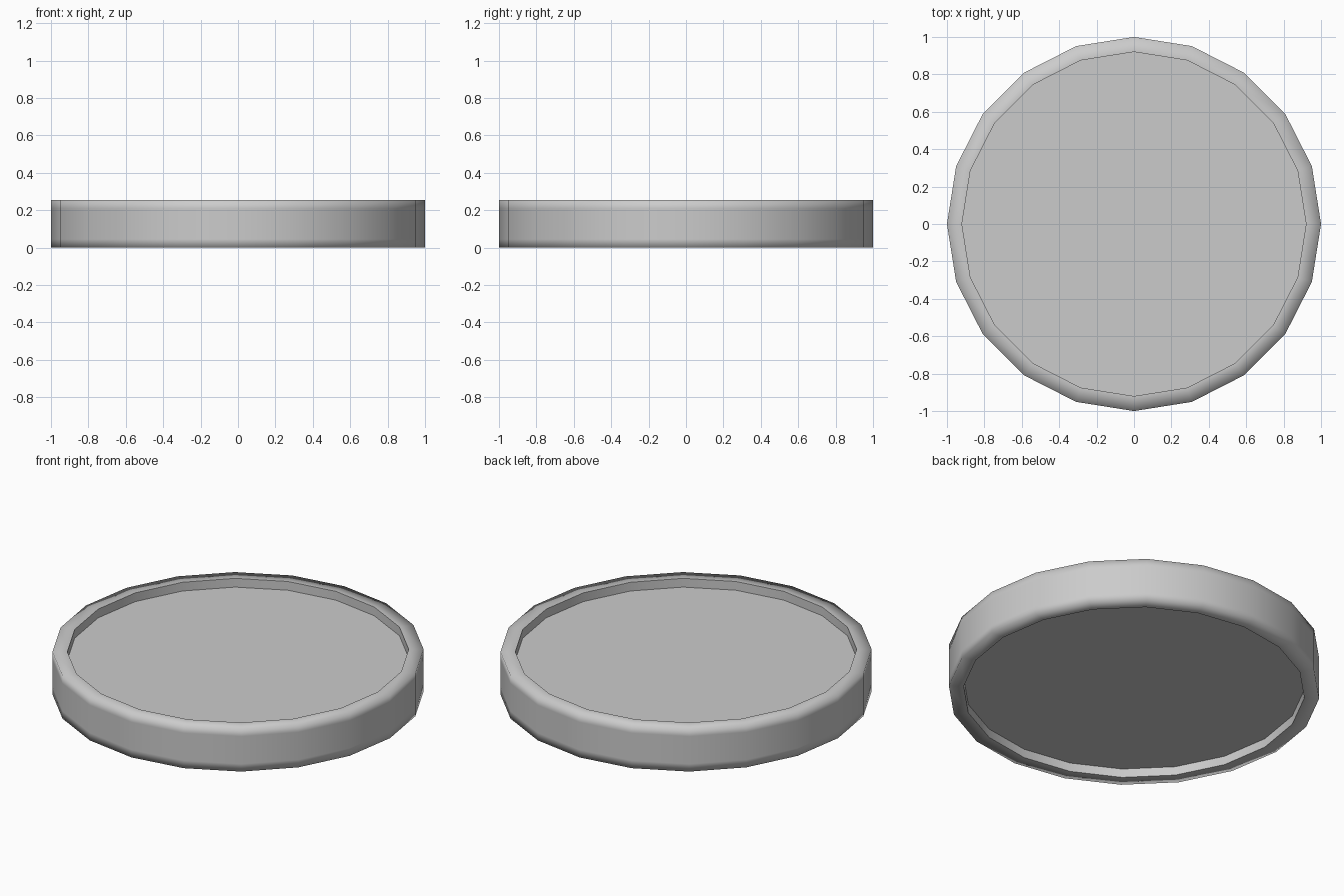
import bpy, bmesh, math

if "Cube" in bpy.data.objects:
    bpy.data.objects.remove(bpy.data.objects["Cube"])

SIDES = 20
HEIGHT = 0.254
INNER = 0.92
RECESS = 0.052

# Closed-wall profile (radius, z): lower floor edge, rim, side, rim, upper floor edge
profile = [
    (INNER, RECESS), (INNER, 0.0), (1.0, 0.0), (1.0, 0.045),
    (1.0, HEIGHT - 0.045), (1.0, HEIGHT), (INNER, HEIGHT), (INNER, HEIGHT - RECESS),
]
sharp_rings = {0, 1, len(profile) - 2, len(profile) - 1}

bm = bmesh.new()
rings = []
for r, z in profile:
    rings.append([bm.verts.new((r * math.cos(2 * math.pi * i / SIDES),
                                r * math.sin(2 * math.pi * i / SIDES), z))
                  for i in range(SIDES)])

# Walls between rings
for a, b in zip(rings, rings[1:]):
    for i in range(SIDES):
        j = (i + 1) % SIDES
        bm.faces.new((a[i], a[j], b[j], b[i]))

# Recessed flat discs, bottom and top
bm.faces.new(rings[0][::-1])
bm.faces.new(rings[-1])
bmesh.ops.recalc_face_normals(bm, faces=bm.faces[:])

# Smooth outer shell, crisp edges around the recesses
for f in bm.faces:
    f.smooth = True
for k in sharp_rings:
    for i in range(SIDES):
        bm.edges.get((rings[k][i], rings[k][(i + 1) % SIDES])).smooth = False

mesh = bpy.data.meshes.new("round_disc")
bm.to_mesh(mesh)
bm.free()
disc = bpy.data.objects.new("round_disc", mesh)
bpy.context.collection.objects.link(disc)
